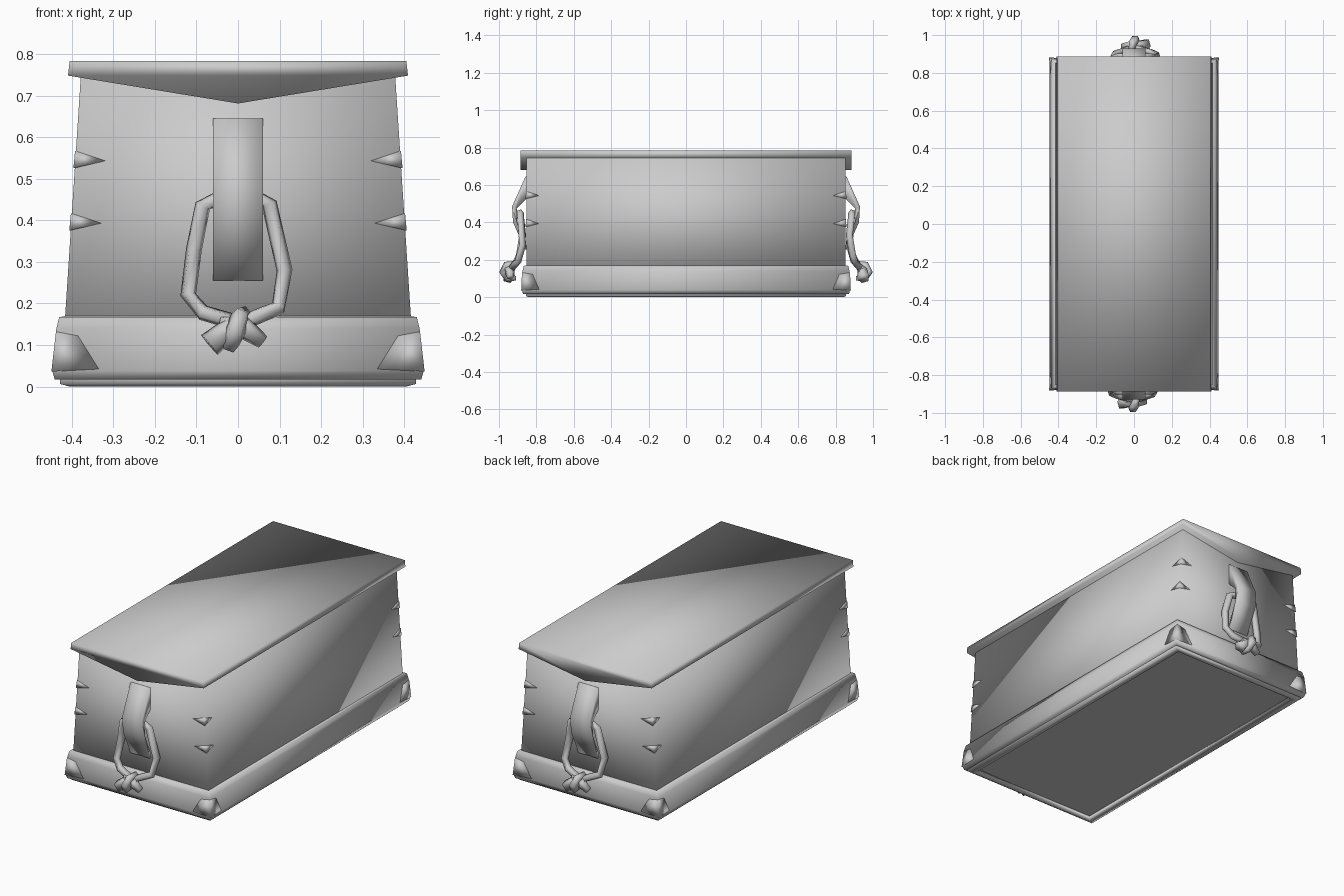
import bpy, bmesh
from math import pi
from mathutils import Vector, Matrix

cube = bpy.data.objects.get("Cube")
if cube:
    bpy.data.objects.remove(cube)

grey = bpy.data.materials.new("plain grey")
grey.use_nodes = True
COLOUR = (0.6, 0.6, 0.6, 1)
grey.diffuse_color = COLOUR
grey.node_tree.nodes["Principled BSDF"].inputs["Base Color"].default_value = COLOUR


def add(name, bm, smooth=True):
    bmesh.ops.recalc_face_normals(bm, faces=bm.faces)
    for f in bm.faces:
        f.smooth = smooth
    me = bpy.data.meshes.new(name)
    bm.to_mesh(me)
    bm.free()
    me.materials.append(grey)
    ob = bpy.data.objects.new(name, me)
    bpy.context.collection.objects.link(ob)
    return ob


def stack(name, rings, frame=False, smooth=True):
    """Solid from rectangles (half width, half depth, height); a frame joins last to first."""
    bm = bmesh.new()
    loops = [[bm.verts.new((sx * hx, sy * hy, z))
              for sx, sy in ((-1, -1), (1, -1), (1, 1), (-1, 1))]
             for hx, hy, z in rings]
    pairs = list(zip(loops, loops[1:]))
    if frame:
        pairs.append((loops[-1], loops[0]))
    else:
        bm.faces.new(loops[0])
        bm.faces.new(loops[-1])
    for a, b in pairs:
        for i in range(4):
            j = (i + 1) % 4
            bm.faces.new((a[i], a[j], b[j], b[i]))
    return add(name, bm, smooth)


def prism(name, profile, axis, half):
    """Extrude a closed 2D profile symmetrically along x or y."""
    bm = bmesh.new()
    ends = []
    for s in (-half, half):
        ends.append([bm.verts.new((s, u, z) if axis == "x" else (u, s, z)) for u, z in profile])
    n = len(profile)
    for i in range(n):
        j = (i + 1) % n
        bm.faces.new((ends[0][i], ends[0][j], ends[1][j], ends[1][i]))
    for e in ends:
        bm.faces.new(e)
    return add(name, bm)


def corner_pieces(name, pts):
    """The same small convex piece on all four vertical corners."""
    bm = bmesh.new()
    for sx in (-1, 1):
        for sy in (-1, 1):
            vs = [bm.verts.new((x * sx, y * sy, z)) for x, y, z in pts]
            hull = bmesh.ops.convex_hull(bm, input=vs)
            bmesh.ops.delete(bm, geom=hull["geom_interior"], context="VERTS")
    return add(name, bm)


# Tapered box body with pointed studs folded round each corner
stack("box_body", [(0.423, 0.852, 0.06), (0.377, 0.852, 0.765)])
for name, z, x in (("upper_corner_studs", 0.543, 0.391), ("lower_corner_studs", 0.393, 0.401)):
    corner_pieces(name, [(x - 0.072, 0.853, z), (x + 0.001, 0.785, z),
                         (x + 0.001, 0.855, z + 0.024), (x + 0.005, 0.858, z - 0.018),
                         (x - 0.03, 0.82, z)])

# Skirting base with faceted corner guards
stack("base_skirt", [(0.405, 0.845, 0.016), (0.441, 0.871, 0.017), (0.447, 0.877, 0.038),
                     (0.437, 0.874, 0.14), (0.43, 0.868, 0.167), (0.405, 0.845, 0.171)], frame=True)
corner_pieces("base_corner_guards",
              [(0.335, 0.877, 0.042), (0.385, 0.876, 0.122), (0.438, 0.877, 0.132),
               (0.449, 0.881, 0.036), (0.447, 0.785, 0.042), (0.439, 0.82, 0.122),
               (0.41, 0.85, 0.08)])

# Bottom frame around a recessed flat panel
stack("bottom_frame", [(0.39, 0.83, 0.03), (0.39, 0.83, 0.002), (0.405, 0.842, 0),
                       (0.428, 0.856, 0.006), (0.428, 0.856, 0.03)], frame=True)
stack("bottom_panel", [(0.4, 0.84, 0.025), (0.4, 0.84, 0.03)], smooth=False)

# Flat lid whose ends dip to a point in the middle
prism("lid", [(-0.405, 0.783), (-0.409, 0.748), (0, 0.681), (0.409, 0.748), (0.405, 0.783)],
      "y", 0.886)


def tube(bm, points, radii):
    """Five-sided rope strand through the points, one radius for each."""
    pts = [Vector(p) for p in points]
    rings = []
    for i, (p, r) in enumerate(zip(pts, radii)):
        d = (pts[min(i + 1, len(pts) - 1)] - pts[max(i - 1, 0)]).normalized()
        side = d.cross(Vector((0, 1, 0.01))).normalized()
        up = side.cross(d)
        rings.append([bm.verts.new(p + r * (Matrix.Rotation(2 * pi * k / 5, 3, d) @ up))
                      for k in range(5)])
    for a, b in zip(rings, rings[1:]):
        for k in range(5):
            m = (k + 1) % 5
            bm.faces.new((a[k], a[m], b[m], b[k]))
    bm.faces.new(rings[0])
    bm.faces.new(rings[-1])


# Handle at each end: bent strap, rope loop and knot
for end, turn in (("front", 0), ("back", pi)):
    strap = prism(end + "_strap", [(-0.845, 0.645), (-0.858, 0.645), (-0.93, 0.485), (-0.925, 0.4),
                                   (-0.86, 0.255), (-0.845, 0.255), (-0.903, 0.4), (-0.905, 0.475),
                                   (-0.85, 0.53)], "x", 0.06)
    bm = bmesh.new()
    loop = [(0.01, -0.935, 0.15), (-0.085, -0.91, 0.178), (-0.12, -0.893, 0.222),
            (-0.106, -0.875, 0.33), (-0.085, -0.887, 0.435), (-0.05, -0.887, 0.45),
            (0.05, -0.887, 0.45), (0.075, -0.887, 0.44), (0.112, -0.875, 0.28),
            (0.098, -0.9, 0.19), (-0.01, -0.94, 0.145)]
    tube(bm, loop, [0.02] * len(loop))
    rope = add(end + "_rope_loop", bm)
    bm = bmesh.new()
    tube(bm, [(0.03, -0.925, 0.16), (-0.02, -0.945, 0.14), (-0.068, -0.95, 0.1)],
         (0.018, 0.027, 0.033))
    tube(bm, [(-0.04, -0.93, 0.155), (0.01, -0.945, 0.145), (0.06, -0.94, 0.107)],
         (0.018, 0.03, 0.018))
    tube(bm, [(0.015, -0.915, 0.178), (0.005, -0.96, 0.168), (-0.005, -0.976, 0.135),
              (-0.018, -0.955, 0.1), (-0.018, -0.91, 0.1)], (0.016, 0.024, 0.025, 0.021, 0.014))
    knot = add(end + "_knot", bm)
    for ob in (strap, rope, knot):
        ob.data.transform(Matrix.Rotation(turn, 4, "Z"))
